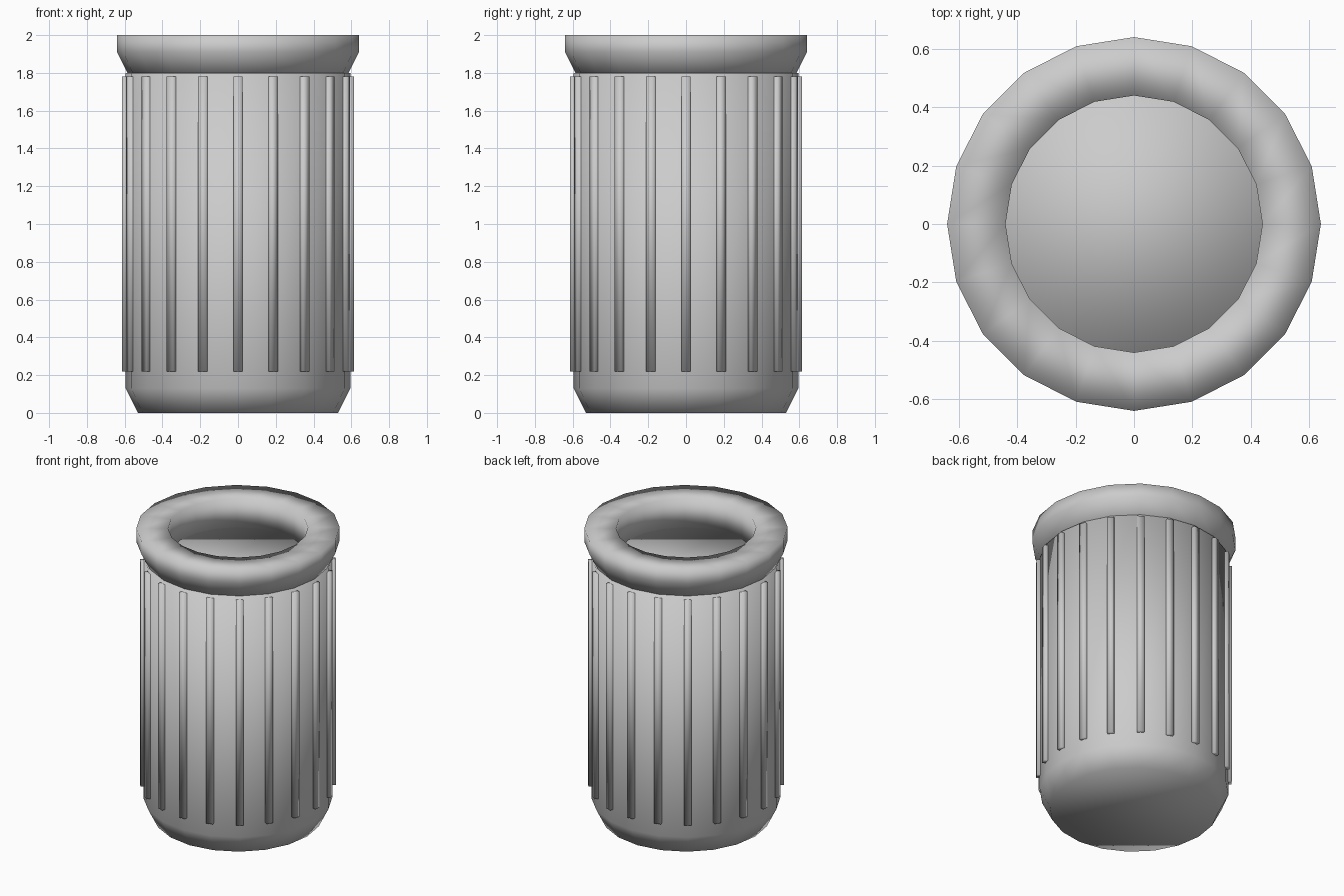
import bpy
import bmesh
from math import cos, sin, tau

SIDES = 20

cube = bpy.data.objects.get("Cube")
if cube:
    bpy.data.objects.remove(cube, do_unlink=True)

# single grey finish
grey = bpy.data.materials.new("light_grey")
grey.use_nodes = True
colour = (0.6, 0.6, 0.6, 1)
grey.diffuse_color = colour
grey.node_tree.nodes["Principled BSDF"].inputs["Base Color"].default_value = colour


def finish(name, bm):
    """Turn a bmesh into a smooth-shaded grey object."""
    bmesh.ops.recalc_face_normals(bm, faces=bm.faces)
    for face in bm.faces:
        face.smooth = True
    mesh = bpy.data.meshes.new(name)
    bm.to_mesh(mesh)
    bm.free()
    mesh.materials.append(grey)
    obj = bpy.data.objects.new(name, mesh)
    bpy.context.collection.objects.link(obj)
    return obj


def lathe(name, profile, closed):
    """Spin (radius, height) points; cap the ends or close the loop."""
    bm = bmesh.new()
    rings = [[bm.verts.new((r * cos(tau * i / SIDES), r * sin(tau * i / SIDES), z))
              for i in range(SIDES)] for r, z in profile]
    pairs = list(zip(rings, rings[1:]))
    if closed:
        pairs.append((rings[-1], rings[0]))
    else:
        bm.faces.new(rings[0])
        bm.faces.new(rings[-1])
    for low, high in pairs:
        for i in range(SIDES):
            j = (i + 1) % SIDES
            bm.faces.new((low[i], low[j], high[j], high[i]))
    return finish(name, bm)


# body with chamfered foot and closed top
lathe("body", [(0.53, 0), (0.595, 0.13), (0.595, 1.8)], False)

# thick flared rim around the recessed opening
lathe("rim", [(0.44, 1.78), (0.44, 2), (0.64, 2), (0.64, 1.91), (0.575, 1.78)], True)

# vertical slats, one on each corner of the body
for k in range(SIDES):
    bm = bmesh.new()
    bmesh.ops.create_cube(bm, size=1)
    bmesh.ops.scale(bm, vec=(0.05, 0.045, 1.56), verts=bm.verts)
    slat = finish(f"slat_{k + 1}", bm)
    angle = tau * k / SIDES
    slat.location = (0.59 * cos(angle), 0.59 * sin(angle), 1)
    slat.rotation_euler.z = angle
